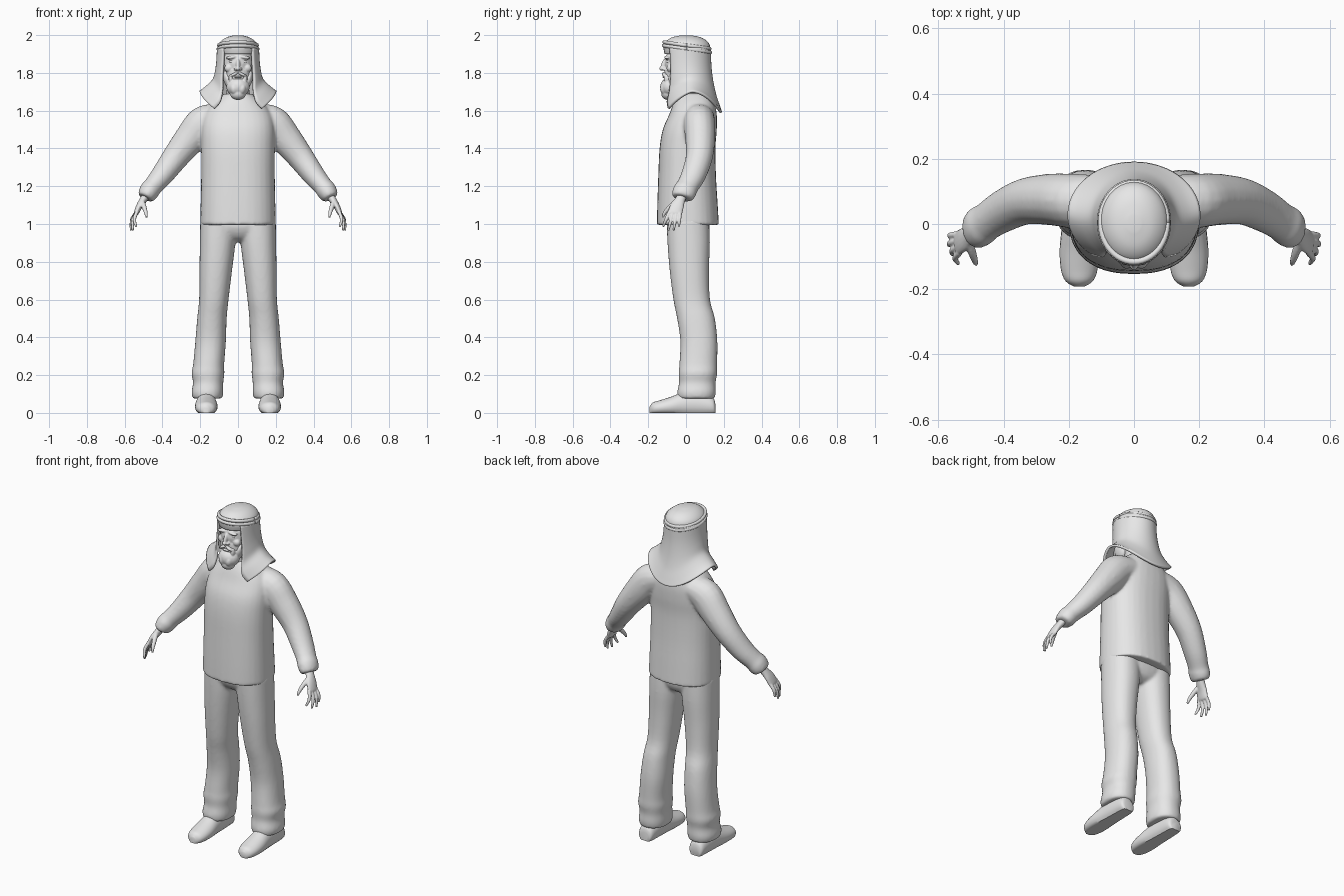
import bpy, bmesh
from math import sin, cos, pi, radians
from mathutils import Vector, Matrix

if "Cube" in bpy.data.objects:
    bpy.data.objects.remove(bpy.data.objects["Cube"], do_unlink=True)

grey = bpy.data.materials.new("plain grey")
grey.use_nodes = True
grey.diffuse_color = (0.8, 0.8, 0.8, 1)
grey.node_tree.nodes["Principled BSDF"].inputs["Base Color"].default_value = (0.8, 0.8, 0.8, 1)


def resample(keys, steps=4):
    """Smooth curve through a list of equally long tuples."""
    out = []
    for i in range(len(keys) - 1):
        a, b = keys[max(i - 1, 0)], keys[i]
        c, d = keys[i + 1], keys[min(i + 2, len(keys) - 1)]
        for k in range(steps):
            t = k / steps
            out.append([q + 0.5 * t * (r - p + t * (2 * p - 5 * q + 4 * r - s + t * (3 * (q - r) + s - p)))
                        for p, q, r, s in zip(a, b, c, d)])
    return out + [list(keys[-1])]


def skin(bm, rings, closed=True):
    """Join rows of points with quads, capping the ends when closed."""
    rows = [[bm.verts.new(p) for p in ring] for ring in rings]
    n = len(rows[0])
    for a, b in zip(rows, rows[1:]):
        for i in range(n if closed else n - 1):
            j = (i + 1) % n
            bm.faces.new((a[i], a[j], b[j], b[i]))
    if closed:
        bm.faces.new(rows[0])
        bm.faces.new(rows[-1])


def level_loft(bm, keys, side=1, n=32, power=1.0):
    """Stack of level ovals: centre x, centre y, z, half width, half depth."""
    def soft(v):
        return abs(v) ** power * (1 if v > 0 else -1)
    skin(bm, [[(side * (x + rx * soft(cos(2 * pi * i / n))), y + ry * soft(sin(2 * pi * i / n)), z)
               for i in range(n)] for x, y, z, rx, ry in resample(keys)])


def limb(bm, keys, side=1, n=16):
    """Tube along a path: x, y, z, half breadth (towards y), half thickness."""
    pts = resample(keys)
    rings = []
    for i, (x, y, z, breadth, thick) in enumerate(pts):
        run = Vector(pts[min(i + 1, len(pts) - 1)][:3]) - Vector(pts[max(i - 1, 0)][:3])
        run.normalize()
        across = (Vector((0, 1, 0)) - run * run.y).normalized()
        other = run.cross(across)
        ring = []
        for k in range(n):
            a = 2 * pi * k / n
            p = Vector((x, y, z)) + across * breadth * cos(a) + other * thick * sin(a)
            ring.append((side * p.x, p.y, p.z))
        rings.append(ring)
    skin(bm, rings)


def blob(bm, centre, size, tilt=0.0, roll=0.0):
    turn = Matrix.Rotation(roll, 4, 'Y') @ Matrix.Rotation(tilt, 4, 'X')
    bmesh.ops.create_icosphere(bm, subdivisions=3, radius=1,
                               matrix=Matrix.Translation(centre) @ turn @ Matrix.Diagonal((*size, 1)))


def finish(name, bm, voxel=0.0, smooth=0, thickness=0.0):
    bmesh.ops.recalc_face_normals(bm, faces=bm.faces)
    mesh = bpy.data.meshes.new(name)
    bm.to_mesh(mesh)
    bm.free()
    mesh.materials.append(grey)
    mesh.shade_smooth()
    ob = bpy.data.objects.new(name, mesh)
    bpy.context.collection.objects.link(ob)
    if thickness:
        mod = ob.modifiers.new("thickness", 'SOLIDIFY')
        mod.thickness, mod.offset = thickness, 0
    if voxel:
        mod = ob.modifiers.new("blend", 'REMESH')
        mod.mode, mod.voxel_size, mod.use_smooth_shade = 'VOXEL', voxel, True
    if smooth:
        mod = ob.modifiers.new("soften", 'SMOOTH')
        mod.factor, mod.iterations = 0.5, smooth
    return ob


# Sweater: torso and both sleeves blended into one skin
bm = bmesh.new()
level_loft(bm, [(0, .01, .995, .2, .164), (0, .008, 1.1, .198, .16), (0, .006, 1.25, .195, .153),
                (0, .008, 1.4, .195, .148), (0, .02, 1.5, .195, .143), (0, .037, 1.58, .18, .126),
                (0, .042, 1.64, .135, .108), (0, .04, 1.69, .075, .08)], power=.85)
for side in (-1, 1):
    limb(bm, [(.1, .07, 1.57, .08, .07), (.18, .07, 1.535, .084, .092), (.25, .075, 1.455, .08, .085),
              (.33, .07, 1.355, .072, .071), (.4, .04, 1.26, .066, .06), (.45, .008, 1.2, .06, .052),
              (.468, -.005, 1.177, .064, .054), (.485, -.018, 1.15, .06, .048),
              (.492, -.022, 1.138, .05, .04)], side)
finish("sweater", bm, .009, 6)

# Trousers: hips and two legs
bm = bmesh.new()
level_loft(bm, [(0, .01, 1.04, .19, .11), (0, .012, .98, .195, .112), (0, .016, .93, .14, .09),
                (0, .018, .905, .06, .05)], power=.9)
for side in (-1, 1):
    level_loft(bm, [(.105, .01, 1.02, .095, .112), (.108, .014, .9, .094, .112), (.118, .018, .75, .086, .104),
                    (.128, .03, .6, .078, .097), (.138, .053, .5, .078, .1), (.145, .068, .38, .081, .098),
                    (.155, .065, .26, .082, .1), (.159, .063, .21, .087, .102), (.158, .06, .16, .08, .097),
                    (.162, .056, .11, .084, .102), (.162, .055, .075, .078, .096)], side, power=.9)
finish("trousers", bm, .009, 5)

# Shoes: rounded sections along y with a flat sole
for side, word in ((-1, "right"), (1, "left")):
    bm = bmesh.new()
    sections = resample([(.155, .03, .05), (.14, .045, .085), (.07, .05, .11), (-.01, .054, .11),
                         (-.08, .06, .085), (-.14, .056, .066), (-.175, .042, .055), (-.192, .016, .035)])
    skin(bm, [[(side * (.168 + w * cos(2 * pi * i / 24)), y, max(.0, h * (.4 + .6 * sin(2 * pi * i / 24))))
               for i in range(24)] for y, w, h in sections])
    shoe = finish(word + "_shoe", bm)
    bpy.context.view_layer.objects.active = shoe
    shoe.select_set(True)
    bpy.ops.object.shade_smooth_by_angle(angle=radians(45))
    shoe.select_set(False)

# Hands: palm, thumb and four fingers
for side, word in ((-1, "right"), (1, "left")):
    bm = bmesh.new()
    limb(bm, [(.475, -.01, 1.17, .025, .02), (.5, -.03, 1.13, .027, .02), (.522, -.047, 1.095, .036, .017),
              (.538, -.058, 1.06, .038, .014), (.543, -.06, 1.05, .03, .01)], side)
    for k, (tip_x, tip_z) in enumerate([(.538, .985), (.556, .965), (.567, .965), (.565, .985)]):
        base_y, tip_y = -.088 + .019 * k, -.122 + .028 * k
        mid = ((.543 + tip_x) / 2 + .008, (base_y + tip_y) / 2, (1.065 + tip_z) / 2)
        limb(bm, [(.535, base_y, 1.065, .01, .01), (*mid, .0095, .0095),
                  (tip_x, tip_y, tip_z, .006, .006)], side, 10)
    limb(bm, [(.508, -.05, 1.12, .014, .014), (.497, -.085, 1.09, .013, .013),
              (.488, -.112, 1.06, .01, .01), (.484, -.124, 1.035, .006, .006)], side, 10)
    finish(word + "_hand", bm, .004, 2)

# Head: skull, nose, brow, cheeks, lips and neck
bm = bmesh.new()
blob(bm, (0, -.005, 1.85), (.088, .108, .115))
blob(bm, (0, -.045, 1.79), (.07, .07, .09))
level_loft(bm, [(0, .02, 1.6, .07, .07), (0, .02, 1.7, .06, .065), (0, .01, 1.8, .06, .065)])
blob(bm, (0, -.115, 1.845), (.011, .016, .036), radians(-22))
blob(bm, (0, -.128, 1.823), (.013, .014, .011))
for side in (-1, 1):
    blob(bm, (side * .014, -.117, 1.82), (.009, .011, .008))
    blob(bm, (side * .035, -.1, 1.882), (.03, .016, .009), 0, side * .15)
    blob(bm, (side * .048, -.083, 1.825), (.024, .02, .022))
finish("head", bm, .004, 2)

bm = bmesh.new()
for side in (-1, 1):
    blob(bm, (side * .033, -.092, 1.86), (.014, .012, .009))
finish("eyes", bm)

bm = bmesh.new()
blob(bm, (0, -.113, 1.778), (.02, .013, .006))
finish("lips", bm)

# Beard with moustache and side whiskers
bm = bmesh.new()
blob(bm, (0, -.085, 1.725), (.062, .052, .052))
blob(bm, (0, -.095, 1.69), (.042, .036, .034))
for side in (-1, 1):
    blob(bm, (side * .055, -.05, 1.765), (.022, .042, .05), 0, side * .25)
    blob(bm, (side * .02, -.113, 1.793), (.024, .015, .008), 0, side * .45)
    blob(bm, (side * .038, -.1, 1.768), (.011, .017, .025))
    blob(bm, (side * .022, -.11, 1.715), (.022, .027, .032), 0, side * .2)
finish("beard", bm, .004, 2)

# Headcloth crown with a strip over the forehead
bm = bmesh.new()
level_loft(bm, [(0, .005, 1.9, .101, .118), (0, .005, 1.93, .106, .124), (0, .004, 1.955, .1, .118),
                (0, .003, 1.975, .082, .1), (0, .002, 1.99, .056, .07), (0, .002, 1.999, .02, .025)])
finish("headcloth_crown", bm)

# Hanging headcloth: open at the face, flaring over the shoulders
bm = bmesh.new()
drape = resample([(0, .105, .122, .004, 136), (.28, .108, .122, .006, 134), (.52, .115, .128, .01, 134),
                  (.72, .128, .135, .018, 140), (.88, .163, .147, .024, 145), (1, .2, .155, .03, 141)])
rows = []
for t, rx, ry, cy, opening in drape:
    row = []
    for i in range(49):
        u = i / 24 - 1
        a = radians(opening) * u
        hem = 1.59 + .11 * sin(min(abs(u) / .64, 1) * pi / 2) ** 2
        if abs(u) > .64:
            hem = 1.7 - .09 * ((abs(u) - .64) / .36) ** 1.3
        row.append((rx * sin(a), cy + ry * cos(a), 1.935 + (hem - 1.935) * t))
    rows.append(row)
skin(bm, rows, closed=False)
finish("headcloth_drape", bm, thickness=.013)

# Double cord around the headcloth, higher at the front
for word, z, grow in (("upper", 1.946, 0), ("lower", 1.927, .003)):
    bm = bmesh.new()
    rings = []
    for i in range(49):
        a = 2 * pi * i / 48
        ring = []
        for k in range(10):
            b = 2 * pi * k / 10
            r = .01 * cos(b) + grow
            y = .005 + (.12 + r) * sin(a)
            ring.append(((.101 + r) * cos(a), y, z - .14 * y + .01 * sin(b)))
        rings.append(ring)
    skin(bm, rings)
    finish(word + "_cord", bm)
